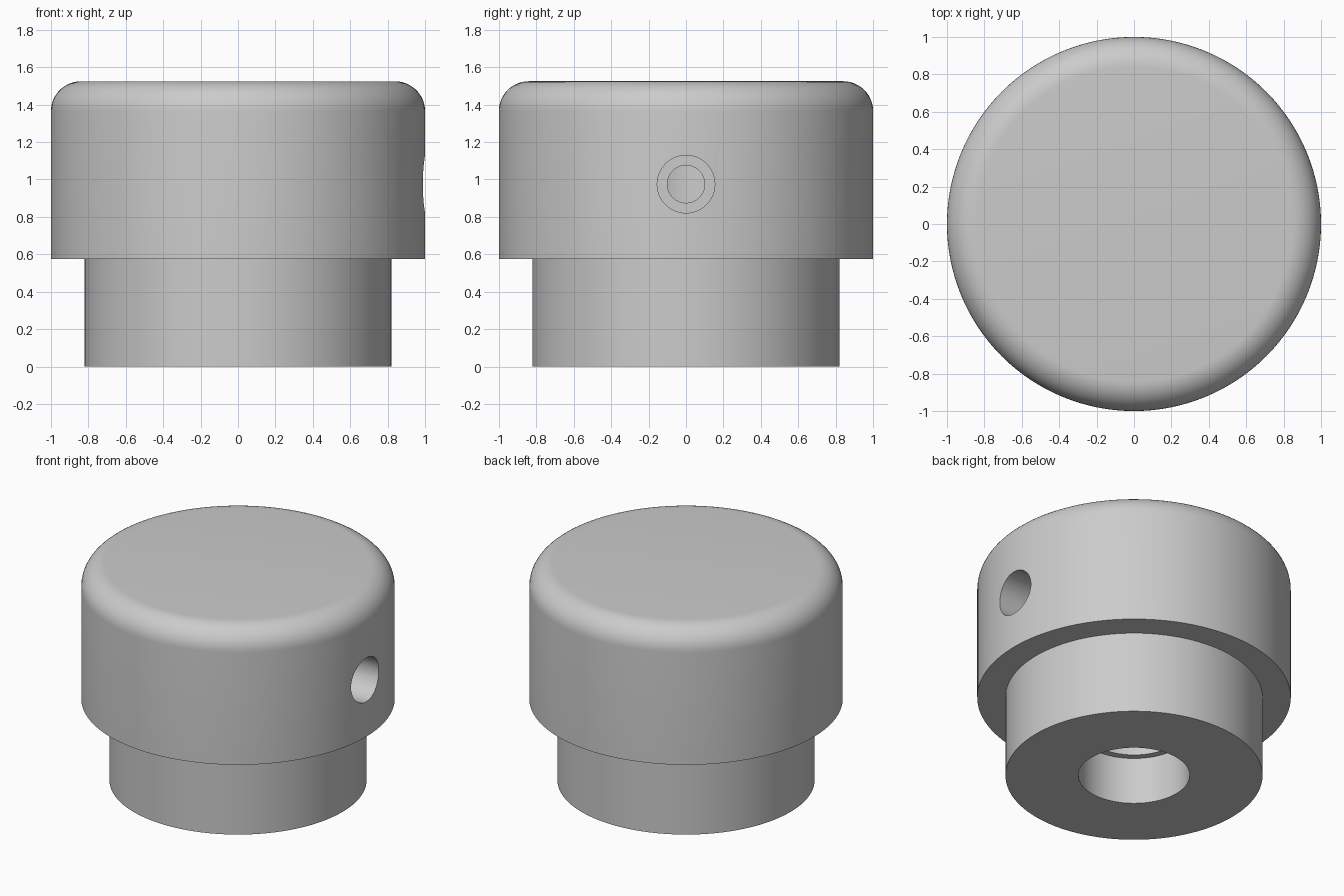
import bpy, bmesh, math
from mathutils import Matrix

cube = bpy.data.objects.get("Cube")
if cube:
    bpy.data.objects.remove(cube, do_unlink=True)

SEGMENTS = 128
HEIGHT, FILLET = 1.525, 0.16
SCREW_Z = 0.975

grey = bpy.data.materials.new("plain grey")
grey.use_nodes = True
colour = (0.6, 0.6, 0.6, 1)
grey.diffuse_color = colour
grey.node_tree.nodes["Principled BSDF"].inputs["Base Color"].default_value = colour


def lathe(name, profile, segments=SEGMENTS, matrix=Matrix()):
    """Spin a closed (radius, height) profile round the z axis."""
    bm = bmesh.new()
    verts = [bm.verts.new((r, 0, z)) for r, z in profile]
    edges = [bm.edges.new(pair) for pair in zip(verts, verts[1:])]
    bmesh.ops.spin(bm, geom=verts + edges, cent=(0, 0, 0), axis=(0, 0, 1),
                   angle=math.tau, steps=segments)
    bmesh.ops.remove_doubles(bm, verts=bm.verts, dist=0.0001)
    bmesh.ops.recalc_face_normals(bm, faces=bm.faces)
    bm.transform(matrix)
    mesh = bpy.data.meshes.new(name)
    bm.to_mesh(mesh)
    bm.free()
    mesh.materials.append(grey)
    obj = bpy.data.objects.new(name, mesh)
    bpy.context.collection.objects.link(obj)
    return obj


# Knob: cap with rounded top edge, narrower stem and stepped shaft bore
fillet = [(1 - FILLET + FILLET * math.cos(a), HEIGHT - FILLET + FILLET * math.sin(a))
          for a in (math.pi / 2 * i / 12 for i in range(13))]
bore = [(0, 1.2), (0.31, 1.2), (0.31, 0.33), (0.355, 0.33), (0.355, 0)]
knob = lathe("knob_body", bore + [(0.82, 0), (0.82, 0.575), (1, 0.575)]
             + fillet + [(0, HEIGHT)])

# Counterbored set screw hole, running from the left side into the bore
sideways = Matrix.Translation((0, 0, SCREW_Z)) @ Matrix.Rotation(math.pi / 2, 4, 'Y')
cutter = lathe("screw_hole_cutter",
               [(0, 0.1), (0.1, 0.1), (0.1, 0.6), (0.154, 0.6), (0.154, 1.2), (0, 1.2)],
               64, sideways)
cutter.hide_render = True

cut = knob.modifiers.new("screw_hole", 'BOOLEAN')
cut.operation = 'DIFFERENCE'
cut.solver = 'EXACT'
cut.object = cutter
bpy.ops.object.select_all(action='DESELECT')
knob.select_set(True)
bpy.context.view_layer.objects.active = knob
bpy.ops.object.modifier_apply(modifier=cut.name)
bpy.data.objects.remove(cutter, do_unlink=True)

bpy.ops.object.shade_smooth_by_angle(angle=math.radians(30))
